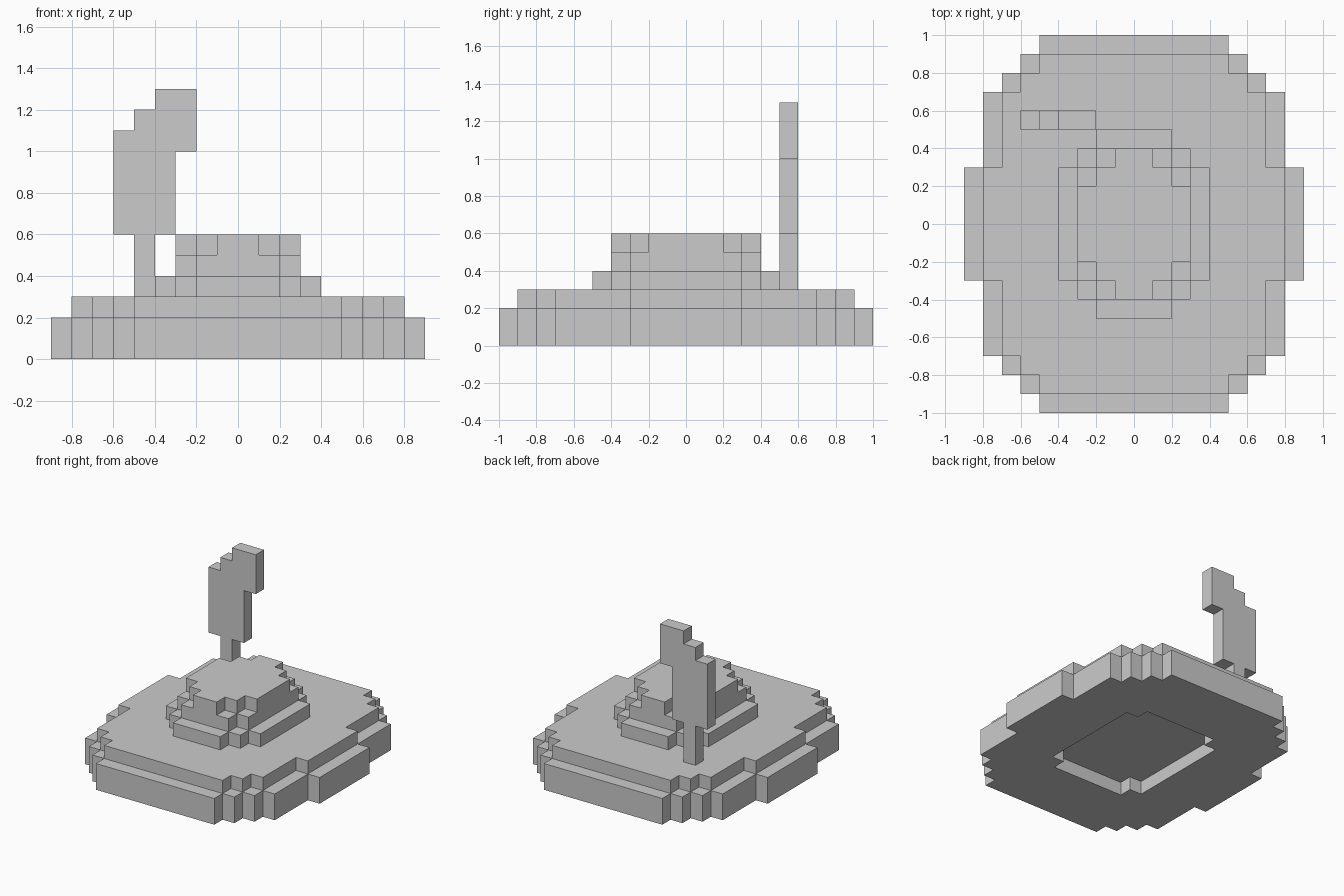
import bpy, bmesh
from mathutils import Vector

if "Cube" in bpy.data.objects:
    bpy.data.objects.remove(bpy.data.objects["Cube"])

U = 0.1  # size of one block


def stepped(steps, z0, z1):
    """Blocks of a stepped oval: union of centred rectangles (half x, half y)."""
    return {(x, y, z) for hx, hy in steps
            for x in range(-hx, hx) for y in range(-hy, hy) for z in range(z0, z1)}


def box(x0, x1, y0, y1, z0, z1):
    return {(x, y, z) for x in range(x0, x1) for y in range(y0, y1) for z in range(z0, z1)}


def build(name, cells):
    """Skin a set of blocks with only its exposed faces, then merge flat areas."""
    bm = bmesh.new()
    verts = {}

    def vert(p):
        if p not in verts:
            verts[p] = bm.verts.new(Vector(p) * U)
        return verts[p]

    for c in sorted(cells):
        for axis in range(3):
            for side in (0, 1):
                n = list(c)
                n[axis] += 1 if side else -1
                if tuple(n) in cells:
                    continue
                a, b = (axis + 1) % 3, (axis + 2) % 3
                quad = []
                for da, db in ((0, 0), (1, 0), (1, 1), (0, 1)):
                    p = list(c)
                    p[axis] += side
                    p[a] += da
                    p[b] += db
                    quad.append(vert(tuple(p)))
                bm.faces.new(quad if side else quad[::-1])
    bmesh.ops.dissolve_limit(bm, angle_limit=0.01, verts=bm.verts[:], edges=bm.edges[:])
    me = bpy.data.meshes.new(name)
    bm.to_mesh(me)
    bm.free()
    ob = bpy.data.objects.new(name, me)
    bpy.context.collection.objects.link(ob)
    return ob


# Brim: wide lower layer, narrower upper layer, shallow head recess underneath
brim = stepped([(9, 3), (8, 7), (7, 8), (6, 9), (5, 10)], 0, 2)
brim |= stepped([(8, 3), (7, 7), (6, 8), (5, 9)], 2, 3)
brim -= stepped([(4, 4), (3, 5)], 0, 1)
build("hat_brim", brim)

# Crown: three shrinking layers
crown = stepped([(4, 3), (3, 4), (2, 5)], 3, 4)
crown |= stepped([(3, 3), (2, 4)], 4, 5)
crown |= stepped([(3, 2), (2, 3), (1, 4)], 5, 6)
build("hat_crown", crown)

# Feather: quill, vane and curled tip
feather = box(-5, -4, 5, 6, 3, 6)
feather |= box(-6, -3, 5, 6, 6, 11)
feather |= box(-5, -3, 5, 6, 11, 12)
feather |= box(-4, -2, 5, 6, 10, 13)
build("feather", feather)
